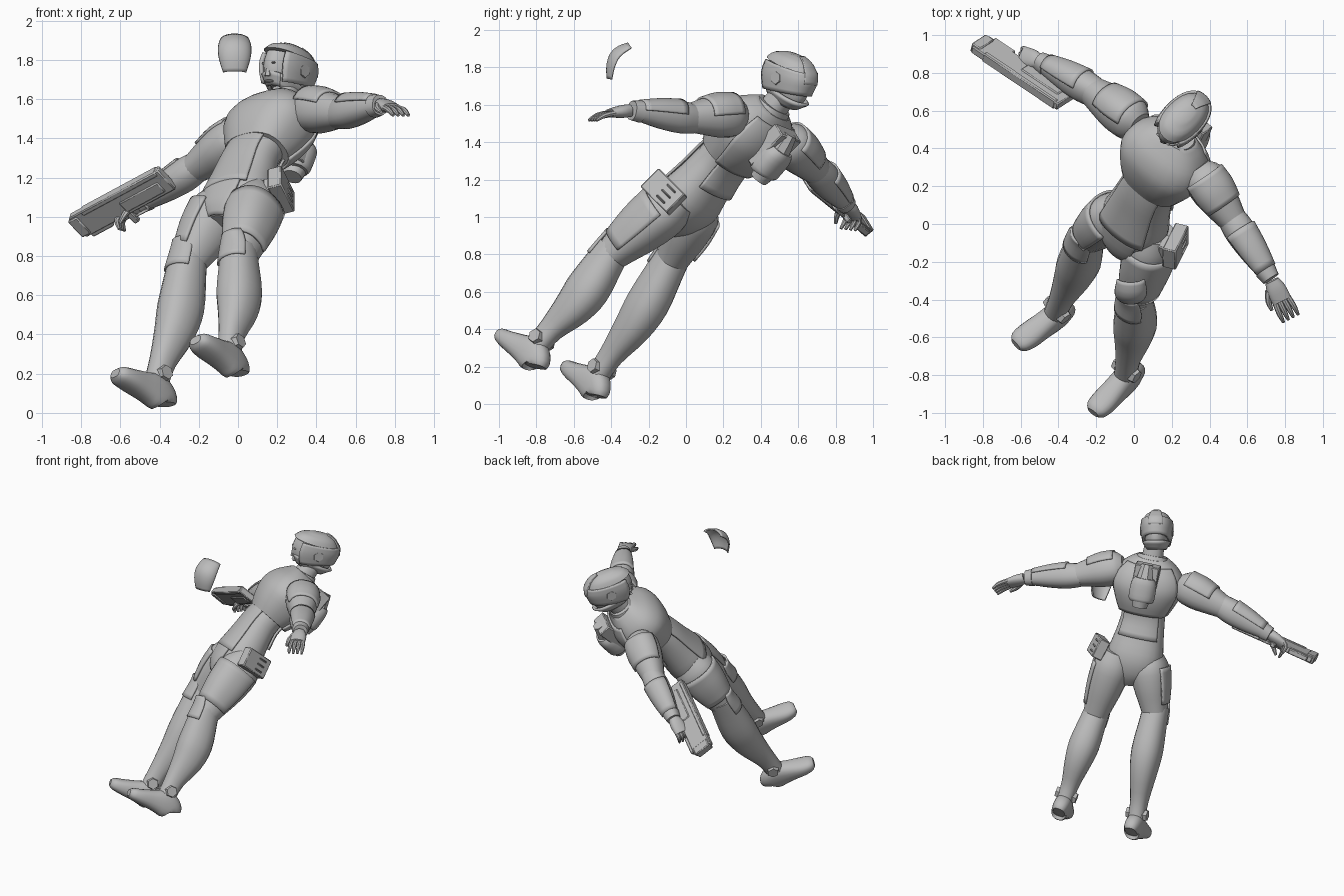
import bpy, bmesh, math
from mathutils import Vector as V, Matrix

if "Cube" in bpy.data.objects:
    bpy.data.objects.remove(bpy.data.objects["Cube"])

GREY = bpy.data.materials.new("armour grey")
GREY.use_nodes = True
GREY.diffuse_color = (.5, .5, .5, 1)
GREY.node_tree.nodes["Principled BSDF"].inputs["Base Color"].default_value = (.5, .5, .5, 1)


def finish(name, bm, angle=35, solid=0, bevel=0):
    bmesh.ops.recalc_face_normals(bm, faces=bm.faces)
    me = bpy.data.meshes.new(name)
    bm.to_mesh(me)
    bm.free()
    me.materials.append(GREY)
    ob = bpy.data.objects.new(name, me)
    bpy.context.collection.objects.link(ob)
    if solid:
        m = ob.modifiers.new("thickness", 'SOLIDIFY')
        m.thickness, m.offset = solid, 0
    if bevel:
        m = ob.modifiers.new("bevel", 'BEVEL')
        m.width, m.segments = bevel, 1
    bpy.context.view_layer.objects.active = ob
    bpy.ops.object.select_all(action='DESELECT')
    ob.select_set(True)
    bpy.ops.object.shade_smooth_by_angle(angle=math.radians(angle))
    return ob


def smooth_path(rings, steps):
    """Catmull-Rom through rings of (x, y, z, half width, half depth)."""
    r = [V(list(q)) for q in rings]
    out = []
    for i in range(len(r) - 1):
        a, b, c, d = r[max(i - 1, 0)], r[i], r[i + 1], r[min(i + 2, len(r) - 1)]
        for k in range(steps):
            t = k / steps
            out.append((b * 2 + (c - a) * t + (a * 2 - b * 5 + c * 4 - d) * t**2
                        + (b * 3 - a - c * 3 + d) * t**3) / 2)
    return out + [r[-1]]


def loft(name, rings, side, arc=None, grow=0, n=20, p=2.3, steps=3, solid=.014):
    """Skin of rounded sections; an arc in degrees gives an open plate (90 = front)."""
    path = smooth_path(rings, steps)
    bm, rows = bmesh.new(), []
    lo, hi = arc or (0, 360)
    count = n if not arc else n + 1
    for i, q in enumerate(path):
        t = (path[min(i + 1, len(path) - 1)].xyz - path[max(i - 1, 0)].xyz).normalized()
        s = (V(side) - t * V(side).dot(t)).normalized()
        f = s.cross(t)
        row = []
        for k in range(count):
            a = math.radians(lo + (hi - lo) * k / n)
            c, d = math.cos(a), math.sin(a)
            m = (abs(c)**p + abs(d)**p)**(-1 / p)
            row.append(bm.verts.new(q.xyz + s * c * m * (q[3] + grow) + f * d * m * (q[4] + grow)))
        rows.append(row)
    for a, b in zip(rows, rows[1:]):
        for k in range(n):
            j = (k + 1) % count
            bm.faces.new((a[k], a[j], b[j], b[k]))
    if not arc:
        bm.faces.new(rows[0])
        bm.faces.new(rows[-1])
    return finish(name, bm, solid=solid if arc else 0)


def frame(pos, x, y):
    x = V(x).normalized()
    z = x.cross(V(y)).normalized()
    return Matrix.Translation(V(pos)) @ Matrix((x, z.cross(x), z)).transposed().to_4x4()


def box(name, mat, size, at=(0, 0, 0), bevel=.006):
    bm = bmesh.new()
    bmesh.ops.create_cube(bm, size=1, matrix=mat @ Matrix.Translation(at) @ Matrix.Diagonal((*size, 1)))
    return finish(name, bm, bevel=bevel)


def disc(name, a, b, r1, r2=None, n=16):
    a, b = V(a), V(b)
    rot = (b - a).to_track_quat('Z', 'Y').to_matrix().to_4x4()
    bm = bmesh.new()
    bmesh.ops.create_cone(bm, cap_ends=True, segments=n, radius1=r1, radius2=r2 or r1,
                          depth=(b - a).length, matrix=Matrix.Translation((a + b) / 2) @ rot)
    return finish(name, bm)


def local(o, l, f, u):
    return lambda x, y, z: V(o) + V(l) * x + V(f) * y + V(u) * z


# torso frame: left, front and up of the leaning body
L = V((.75, -.61, .24)).normalized()
U = V((.345, .655, .68)).normalized()
F = L.cross(U)
body = local((.16, .34, 1.45), L, F, U)


def stack(fn, rows):
    return [(*fn(0, f, u), w, d) for f, u, w, d in rows]


# chest, collar and neck
chest = stack(body, [(0, -.185, .175, .135), (0, -.1, .215, .17), (0, 0, .25, .187),
                     (0, .09, .23, .165), (0, .16, .17, .12), (0, .2, .11, .09)])
loft("chest", chest, L, n=28, p=2.5)
loft("back_plate", chest[:5], L, arc=(215, 325), grow=.008)
loft("collar", stack(body, [(0, .16, .12, .1), (.01, .21, .1, .085)]), L, steps=1)
loft("neck", stack(body, [(0, .18, .075, .075), (.01, .28, .068, .068)]), L, steps=1)

# waist, pelvis and belt plates
trunk = [(-.07, -.11, .95, .08, .08), (-.04, -.07, 1, .16, .125), (0, .01, 1.08, .193, .147),
         (.035, .1, 1.19, .17, .127), (.07, .18, 1.29, .152, .113), (.12, .26, 1.37, .15, .11)]
loft("abdomen", trunk, L, n=24)
loft("belly_plate", trunk[2:6], L, arc=(45, 135), grow=.01)
loft("hip_plate_front", trunk[:3], L, arc=(55, 125), grow=.008)
loft("loin_plate", trunk[3:6], L, arc=(225, 315), grow=.012)

# jet pack
box("pack_base", frame(body(0, -.185, .07), L, F), (.17, .09, .25))
loft("pack_barrel", stack(body, [(-.25, -.06, .075, .065), (-.245, -.03, .09, .074),
                                 (-.24, .07, .088, .07), (-.235, .11, .065, .06)]), L)
disc("pack_neck", body(0, -.23, .1), body(0, -.205, .2), .06, .04, 8)
disc("pack_nozzle", body(0, -.26, -.095), body(0, -.255, -.05), .05, .06)

# head: face inside an open helmet
HF = V((-.69, -.71, .1)).normalized()
HU = (V((.1, .17, .98)) - HF * HF.dot(V((.1, .17, .98)))).normalized()
HL = HU.cross(HF)
head = local((.255, .55, 1.75), HL, HF, HU)
skull = stack(head, [(.025, -.128, .06, .095), (.005, -.08, .09, .148), (0, 0, .104, .172),
                     (-.01, .06, .1, .16), (-.02, .1, .078, .122), (-.025, .125, .03, .055)])
loft("face", [(*q[:3], q[3] * .86, q[4] * .92) for q in skull[:4]], HL, p=2)
loft("helmet_shell", skull[1:4], HL, arc=(138, 402), n=28, solid=.018)
loft("helmet_jaw", skull[:2], HL, arc=(125, 415), n=28, solid=.018)
loft("helmet_crown", skull[3:], HL, n=24)
loft("chin_guard", skull[:2], HL, arc=(50, 130), grow=.004)
loft("helmet_crest", skull[2:], HL, arc=(245, 295), grow=.004)
disc("nose", head(0, .14, -.045), head(0, .145, .03), .022, .008, 6)
box("mouth", frame(head(0, .135, -.072), HL, HF), (.05, .03, .012))
for s in (-1, 1):
    disc("ear_disc", head(s * .09, -.01, -.01), head(s * .114, -.01, -.01), .045, .035, 6)
    box("eye", frame(head(s * .035, .145, .02), HL, HF), (.026, .015, .012))

# loose visor floating before the head
loft("visor", [(-.017, -.392, 1.735, .055, .028), (-.017, -.375, 1.8, .076, .048),
               (-.017, -.345, 1.855, .082, .056), (-.017, -.288, 1.9, .07, .036)],
     (1, 0, 0), arc=(8, 172), n=16, p=2, solid=.01)


# legs
def leg(tag, hip, knee, ankle, toe, plate):
    hip, knee, ankle = V(hip), V(knee), V(ankle)
    up = (knee - ankle).normalized()
    d = V(toe)
    d = (d - up * d.dot(up)).normalized()
    side = up.cross(d)
    shin = [(*(ankle.lerp(knee, t) + d * f), w, e) for t, f, w, e in
            [(-.08, 0, .058, .062), (.12, -.004, .062, .07), (.4, -.026, .092, .106),
             (.62, -.024, .106, .12), (.9, 0, .094, .104), (1.06, .012, .088, .09)]]
    thigh = [(*knee.lerp(hip, t), w, e) for t, w, e in
             [(-.1, .08, .08), (.15, .096, .102), (.5, .121, .133), (.85, .132, .144), (1.1, .1, .11)]]
    loft(tag + "_shin", shin, side)
    loft(tag + "_knee_guard", shin[4:] + [(*(knee + up * .11 + d * .03), .065, .082)], side,
         arc=(30, 150), grow=.002)
    loft(tag + "_thigh", thigh, side)
    loft(tag + "_thigh_plate", thigh[1:4], side, arc=plate, grow=.006)
    foot = [(*(ankle - up * h + d * s), w, e) for s, h, w, e in
            [(-.085, .135, .042, .06), (-.07, .118, .056, .08), (-.01, .1, .064, .092),
             (.08, .115, .067, .07), (.17, .133, .07, .052), (.23, .141, .06, .04), (.256, .145, .035, .022)]]
    loft(tag + "_boot", foot, side, p=2.6)
    for s in (-1, 1):
        disc(tag + "_ankle_disc", ankle + side * s * .045 - up * .01, ankle + side * s * .075 - up * .01,
             .045, .038, 6)


leg("left", (.1, -.07, 1.08), (.01, -.4, .8), (-.04, -.765, .35), (-.23, -.19, .2), (-40, 120))
leg("right", (-.08, .06, 1.06), (-.25, -.075, .77), (-.405, -.445, .195), (-.25, -.14, .2), (60, 220))


# arms
def arm(tag, shoulder, elbow, wrist, side):
    s, e, w = V(shoulder), V(elbow), V(wrist)
    upper = [(*s.lerp(e, t), a, b) for t, a, b in
             [(-.3, .07, .07), (-.1, .112, .108), (.25, .115, .112), (.6, .098, .096), (1, .075, .072)]]
    fore = [(*e.lerp(w, t), a, b) for t, a, b in
            [(-.12, .078, .072), (.15, .087, .082), (.5, .076, .072), (.85, .054, .052), (1, .047, .042)]]
    loft(tag + "_upper_arm", upper, side)
    loft(tag + "_shoulder_pad", upper[1:4], side, arc=(-75, 75), grow=.003)
    loft(tag + "_forearm", fore, side)
    loft(tag + "_forearm_guard", fore[1:4], side, arc=(-70, 70), grow=.003)
    loft(tag + "_cuff", fore[3:], side, grow=.005)


def hand(tag, wrist, along, across, curl, length):
    w, a = V(wrist), V(along).normalized()
    c = V(across).normalized()
    k = V(curl)
    loft(tag + "_palm", [(*w, .038, .034), (*(w + a * .05), .052, .034), (*(w + a * .12), .052, .023)], c)
    for i in range(4):
        b = w + a * .11 + c * (.038 - .025 * i)
        m = b + (a + c * (.09 - .06 * i)) * length + k * .3
        loft(tag + "_finger", [(*b, .015, .015), (*m, .014, .014), (*(m + a * length * .7 + k), .008, .008)], c, n=8)
    b = w + a * .04 - c * .04
    loft(tag + "_thumb", [(*b, .019, .019), (*(b + a * .05 - c * .025 + k * .5), .016, .016),
                          (*(b + a * .1 - c * .03 + k), .009, .009)], c, n=8)


arm("left", (.38, .23, 1.545), (.53, .01, 1.53), (.725, -.29, 1.57), (.2, .1, 1))
hand("left", (.73, -.3, 1.57), (.11, -.22, -.03), (.87, .45, 0), (0, 0, -.02), .068)
arm("right", (-.03, .565, 1.385), (-.23, .71, 1.24), (-.5, .86, 1.065), (.3, .5, .7))
hand("right", (-.5, .86, 1.07), (-.12, .04, -.09), (.3, .8, -.1), (.03, -.03, -.03), .035)

# rifle
gun = frame((-.588, .8, 1.078), (.76, -.51, .41), (.65, .39, -.65))
box("rifle_body", gun, (.6, .145, .046))
box("rifle_top_rail", gun, (.5, .03, .056), (.03, -.06, 0))
box("rifle_side_panel", gun, (.26, .07, .058), (.12, .02, 0))
box("rifle_muzzle", gun, (.06, .12, .06), (-.285, 0, 0))
box("rifle_stock_step", gun, (.14, .03, .038), (-.2, .078, 0))
box("rifle_grip", gun, (.035, .09, .03), (-.02, .1, .005))
box("trigger_guard", gun, (.09, .012, .02), (.04, .11, 0))
box("trigger_guard_post", gun, (.012, .05, .02), (.085, .09, 0))

# hip pouch
pouch = frame((.22, -.118, 1.135), (.33, .66, -.66), (0, -.7, -.7))
box("pouch", pouch, (.21, .14, .075))
box("pouch_holder", pouch, (.1, .08, .05), (-.02, 0, .05))
for i in range(3):
    box("pouch_clip", pouch, (.07, .012, .088), (.03, -.04 + .04 * i, 0))
